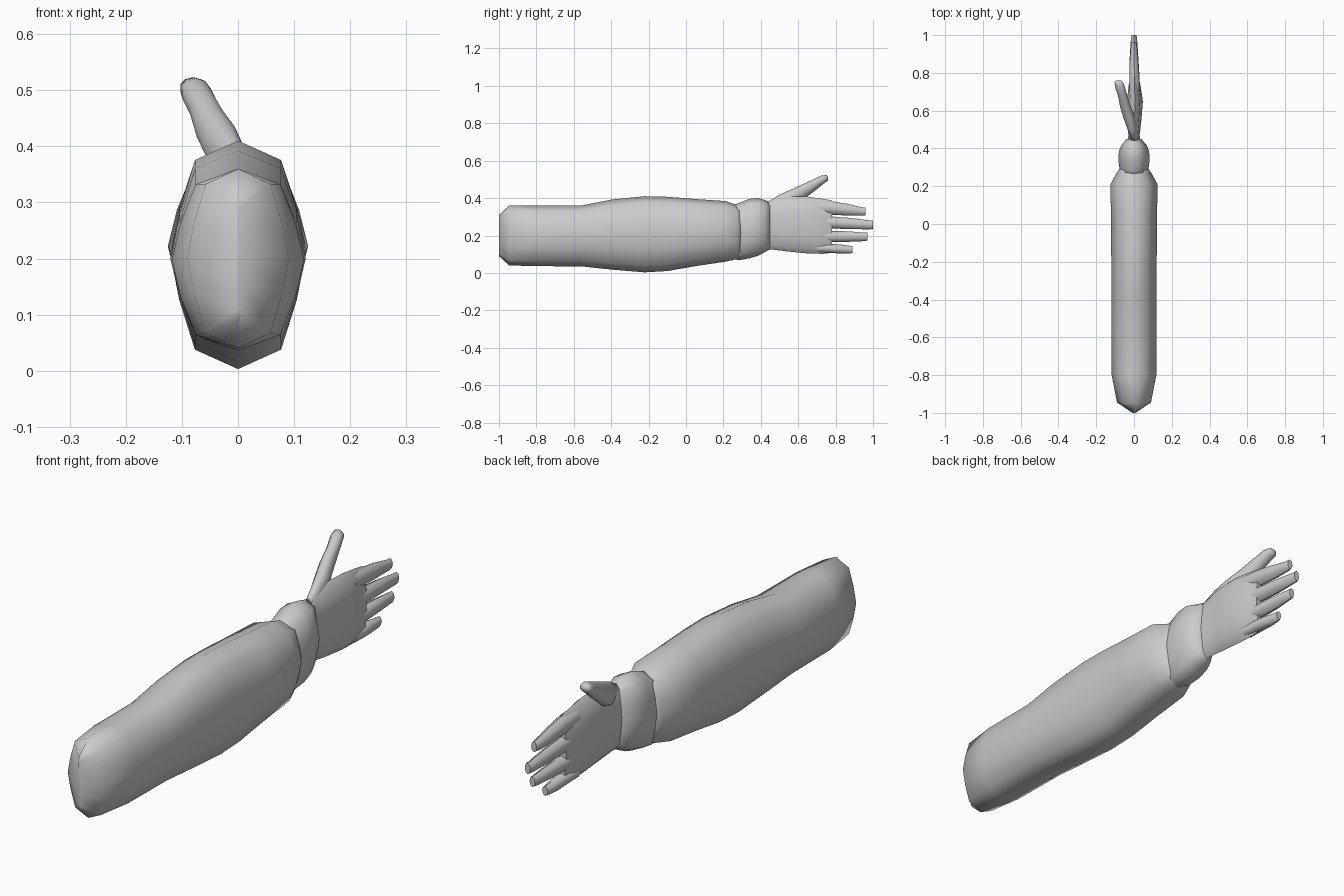
import bpy, bmesh, math

# Quarter profile of the sleeve mirrored to a 12-sided section
quarter = [(0, 1), (0.64, 0.83), (0.87, 0.4), (1, 0)]
right = quarter + [(x, -z) for x, z in quarter[-2::-1]]
SLEEVE = right + [(-x, z) for x, z in right[-2:0:-1]]


def oval(n):
    return [(math.sin(2 * math.pi * i / n), math.cos(2 * math.pi * i / n)) for i in range(n)]


def loft(name, rings, section, angle=60):
    """Skin sections along y; each ring is (y, x centre, z bottom, z top, half width)."""
    bm = bmesh.new()
    loops = []
    for y, cx, lo, hi, w in rings:
        loops.append([bm.verts.new((cx + px * w, y, (lo + hi) / 2 + pz * (hi - lo) / 2))
                      for px, pz in section])
    n = len(section)
    for a, b in zip(loops, loops[1:]):
        for i in range(n):
            j = (i + 1) % n
            bm.faces.new((a[i], a[j], b[j], b[i]))
    bm.faces.new(loops[0])
    bm.faces.new(loops[-1])
    bmesh.ops.recalc_face_normals(bm, faces=bm.faces)
    me = bpy.data.meshes.new(name)
    bm.to_mesh(me)
    bm.free()
    ob = bpy.data.objects.new(name, me)
    bpy.context.collection.objects.link(ob)
    bpy.ops.object.select_all(action='DESELECT')
    ob.select_set(True)
    bpy.context.view_layer.objects.active = ob
    bpy.ops.object.shade_smooth_by_angle(angle=math.radians(angle))
    return ob


# Forearm sleeve with wedge-shaped closed end
loft("sleeve", [
    (-1.0, 0, 0.09, 0.31, 0.008), (-0.945, 0, 0.04, 0.36, 0.09),
    (-0.8, 0, 0.036, 0.36, 0.118), (-0.56, 0, 0.035, 0.36, 0.12),
    (-0.4, 0, 0.018, 0.392, 0.12), (-0.22, 0, 0.003, 0.41, 0.12),
    (-0.1, 0, 0.01, 0.407, 0.121), (0.05, 0, 0.036, 0.395, 0.122),
    (0.21, 0, 0.06, 0.384, 0.125), (0.27, 0, 0.073, 0.365, 0.092),
    (0.295, 0, 0.085, 0.355, 0.075)], SLEEVE, 75)

# Bulging wrist cuff
loft("cuff", [
    (0.25, 0, 0.075, 0.36, 0.07), (0.285, 0, 0.068, 0.375, 0.076),
    (0.34, 0, 0.078, 0.396, 0.083), (0.385, 0, 0.092, 0.4, 0.08),
    (0.42, 0, 0.11, 0.39, 0.066), (0.45, 0, 0.125, 0.378, 0.038)], SLEEVE, 75)

# Flat palm
loft("palm", [
    (0.42, 0, 0.125, 0.375, 0.035), (0.47, 0, 0.124, 0.395, 0.03),
    (0.55, 0.003, 0.114, 0.41, 0.036), (0.65, 0.005, 0.104, 0.408, 0.042),
    (0.73, 0.003, 0.102, 0.396, 0.032), (0.78, 0.003, 0.107, 0.388, 0.02)], SLEEVE, 75)

# Four tapering fingers: (base low, base high, tip low, tip high, tip y)
fingers = [(0.308, 0.39, 0.306, 0.35, 0.96), (0.235, 0.308, 0.233, 0.28, 1.0),
           (0.162, 0.23, 0.17, 0.215, 0.97), (0.104, 0.16, 0.104, 0.145, 0.89)]
for k, (bl, bh, tl, th, ty) in enumerate(fingers):
    mid = 0.5 * (0.76 + ty)
    loft(f"finger_{k + 1}", [
        (0.7, 0.003, bl + 0.005, bh, 0.028), (0.77, 0.003, bl + 0.003, bh - 0.006, 0.027),
        (mid, 0, (bl + tl) / 2, (bh + th) / 2, 0.023),
        (ty - 0.015, 0, tl, th, 0.016), (ty, 0, tl + 0.003, th, 0.012)], oval(8), 50)

# Thumb rising outward from the palm
loft("thumb", [
    (0.445, 0, 0.34, 0.385, 0.015), (0.5, -0.01, 0.32, 0.418, 0.025),
    (0.56, -0.025, 0.345, 0.445, 0.032), (0.62, -0.045, 0.388, 0.472, 0.03),
    (0.68, -0.06, 0.432, 0.5, 0.026), (0.725, -0.074, 0.468, 0.521, 0.027),
    (0.75, -0.08, 0.487, 0.523, 0.024), (0.76, -0.082, 0.497, 0.515, 0.014)], oval(10), 70)
